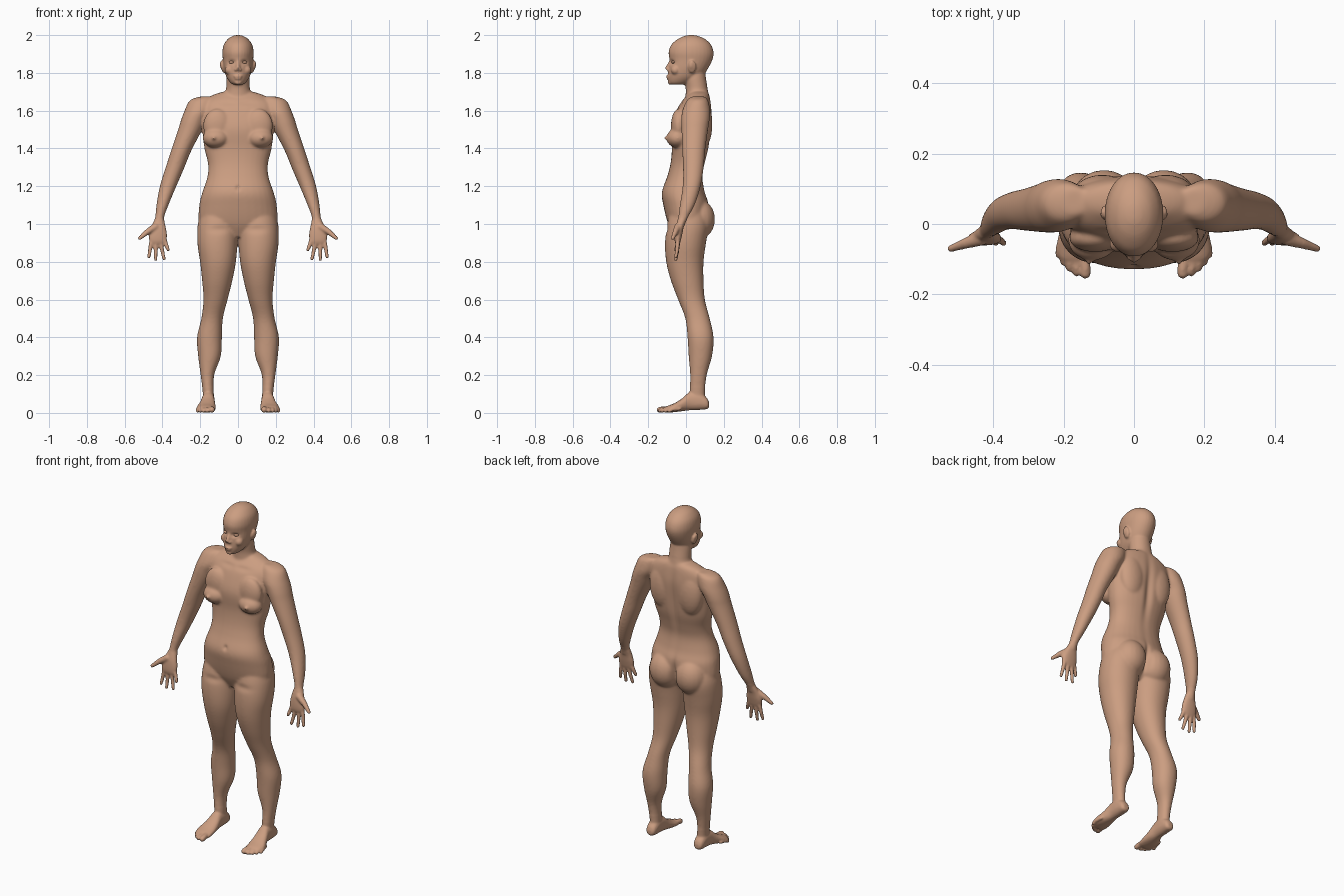
import bpy, bmesh, math
from mathutils import Vector, Matrix

skin = bpy.data.materials.new("warm_skin")
skin.diffuse_color = (0.60, 0.34, 0.22, 1)
bm = bmesh.new()


def smooth_rows(rows, steps=4):
    """Catmull-Rom resampling of profile rows."""
    out = []
    for i in range(len(rows) - 1):
        a, b, c, d = (rows[max(0, min(len(rows) - 1, i + k))] for k in (-1, 0, 1, 2))
        for s in range(steps):
            t = s / steps
            out.append([0.5 * (2 * q + (r - p) * t + (2 * p - 5 * q + 4 * r - w) * t * t
                        + (3 * q - p - 3 * r + w) * t ** 3) for p, q, r, w in zip(a, b, c, d)])
    return out + [list(rows[-1])]


def loft(rows, side=1, axis="z", power=2.2, n=32):
    """Rows: position on axis, centre x, half width, low and high limit of the third axis."""
    rings = []
    for h, cx, rx, lo, hi in smooth_rows(rows):
        ring = []
        for k in range(n):
            a = math.tau * k / n
            c, s = math.cos(a), math.sin(a)
            u = side * (cx + rx * math.copysign(abs(c) ** (2 / power), c))
            v = (lo + hi) / 2 + (hi - lo) / 2 * math.copysign(abs(s) ** (2 / power), s)
            ring.append(bm.verts.new((u, v, h) if axis == "z" else (u, h, v)))
        rings.append(ring)
    for a, b in zip(rings, rings[1:]):
        for k in range(n):
            bm.faces.new((a[k], a[(k + 1) % n], b[(k + 1) % n], b[k]))
    bm.faces.new(rings[0])
    bm.faces.new(rings[-1])


def ball(c, r, side=1, tilt=0):
    m = Matrix.Translation((side * c[0], c[1], c[2])) @ Matrix.Rotation(side * tilt, 4, "Y") @ Matrix.Diagonal((*r, 1))
    bmesh.ops.create_uvsphere(bm, u_segments=20, v_segments=14, radius=1, matrix=m)


def digit(points, r0, r1, side):
    """Rounded tapering chain for fingers and toes."""
    pts = [Vector((side * x, y, z)) for x, y, z in points]
    n = len(pts) - 1
    for i in range(n):
        for k in range(9):
            t = k / 8
            r = r0 + (r1 - r0) * (i + t) / n
            bmesh.ops.create_icosphere(bm, subdivisions=2, radius=r,
                                       matrix=Matrix.Translation(pts[i].lerp(pts[i + 1], t)))


# Torso
loft([(.93, 0, .10, -.06, .05), (1.0, 0, .20, -.095, .105), (1.1, 0, .205, -.12, .12),
      (1.17, 0, .188, -.128, .10), (1.25, 0, .162, -.1, .088), (1.32, 0, .159, -.082, .10),
      (1.4, 0, .178, -.075, .12), (1.5, 0, .19, -.08, .132), (1.58, 0, .2, -.058, .137),
      (1.64, 0, .19, -.03, .132), (1.68, 0, .14, .005, .125), (1.7, 0, .08, .02, .115)])
# Neck
loft([(1.6, 0, .08, .0, .12), (1.68, 0, .072, -.002, .122), (1.72, 0, .063, -.002, .115),
      (1.78, 0, .06, -.01, .105), (1.84, 0, .05, .0, .1)], power=2)
# Head
loft([(1.738, 0, .026, -.08, -.005), (1.75, 0, .042, -.092, .03), (1.78, 0, .062, -.096, .085),
      (1.82, 0, .074, -.093, .115), (1.87, 0, .08, -.088, .14), (1.91, 0, .083, -.092, .146),
      (1.95, 0, .075, -.077, .132), (1.98, 0, .053, -.042, .1), (1.995, 0, .028, -.008, .065),
      (2.0, 0, .008, .015, .04)], power=2.05)
# Nose and lips
digit([(0, -.085, 1.855), (0, -.1, 1.825)], .009, .011, 1)
ball((0, -.092, 1.782), (.024, .013, .006))
ball((0, -.09, 1.77), (.02, .014, .007))
ball((0, -.083, 1.75), (.02, .013, .013))

for s in (1, -1):
    # Nostril, cheek and ear
    ball((.011, -.094, 1.817), (.009, .011, .008), s)
    ball((.045, -.055, 1.815), (.025, .025, .025), s)
    ball((.082, .032, 1.832), (.009, .022, .034), s, .25)
    # Chest, buttock and back muscle
    ball((.118, -.046, 1.455), (.07, .058, .052), s)
    ball((.11, -.04, 1.52), (.075, .04, .09), s)
    ball((.128, -.104, 1.455), (.011, .014, .011), s)
    ball((.085, .068, 1.025), (.093, .086, .105), s)
    ball((.09, .09, 1.53), (.08, .05, .13), s)
    # Leg
    loft([(.05, .157, .033, .025, .108), (.1, .157, .029, .02, .1), (.2, .162, .036, .022, .11),
          (.3, .151, .06, .014, .138), (.4, .151, .066, .008, .146), (.5, .137, .057, -.004, .126),
          (.6, .119, .064, -.042, .1), (.7, .11, .08, -.08, .093), (.8, .106, .095, -.105, .093),
          (.9, .109, .106, -.111, .106), (1.0, .107, .106, -.1, .12), (1.08, .1, .09, -.08, .1)],
         s, power=2.1)
    # Foot and toes
    loft([(.122, .157, .014, .03, .055), (.11, .157, .028, .02, .08), (.07, .157, .033, .016, .11),
          (.02, .158, .034, .014, .11), (-.02, .162, .042, .009, .077), (-.06, .168, .05, .004, .052),
          (-.095, .166, .047, .002, .038), (-.11, .16, .036, .004, .03)], s, "y")
    for x, y, r in ((.138, -.14, .016), (.163, -.138, .0115), (.183, -.126, .011),
                    (.2, -.109, .0105), (.214, -.088, .01)):
        digit([(x * .8 + .034, y + .055, .022), (x, y + .014, .019), (x, y, r)], r, r, s)
    # Arm
    loft([(1.675, .165, .035, .03, .1), (1.655, .19, .065, .005, .117), (1.6, .21, .073, -.02, .128),
          (1.55, .235, .067, -.025, .125), (1.5, .253, .064, -.024, .117), (1.39, .3, .054, -.02, .102),
          (1.3, .333, .05, -.016, .094), (1.2, .37, .044, -.018, .078), (1.1, .4, .032, -.033, .046),
          (1.03, .416, .023, -.042, .008), (.99, .42, .025, -.048, -.008)], s, power=2)
    # Palm
    loft([(1.03, .416, .023, -.042, .004), (.985, .421, .038, -.055, -.012), (.945, .424, .048, -.06, -.02),
          (.91, .424, .046, -.06, -.028), (.893, .423, .038, -.055, -.034)], s)
    # Fingers and thumb
    for base, tip in (((.458, .91), (.472, .826)), ((.435, .905), (.436, .812)),
                      ((.411, .905), (.392, .816)), ((.39, .92), (.37, .864))):
        mid = [(a + b) / 2 for a, b in zip(base, tip)]
        digit([(base[0], -.043, base[1]), (mid[0], -.046, mid[1]), (tip[0], -.054, tip[1])], .0125, .0095, s)
    digit([(.437, -.042, .985), (.478, -.055, .96), (.52, -.07, .925)], .021, .0105, s)

bmesh.ops.recalc_face_normals(bm, faces=bm.faces)
mesh = bpy.data.meshes.new("body")
bm.to_mesh(mesh)
bm.free()
body = bpy.data.objects.new("body", mesh)
bpy.context.collection.objects.link(body)
bpy.context.view_layer.objects.active = body
body.select_set(True)

# Fuse the parts into one skin
fuse = body.modifiers.new("fuse", "REMESH")
fuse.mode, fuse.voxel_size = "VOXEL", .0055
bpy.ops.object.modifier_apply(modifier="fuse")
# Soften the joins, but leave face, hands and feet crisp
soft = body.vertex_groups.new(name="soft")
soft.add([v.index for v in body.data.vertices
          if .14 < v.co.z < 1.73 and not (abs(v.co.x) > .33 and v.co.z < 1.04)], 1, "REPLACE")
for group, rounds in (("soft", 18), ("", 3)):
    mod = body.modifiers.new("soften", "SMOOTH")
    mod.factor, mod.iterations, mod.vertex_group = .5, rounds, group
    bpy.ops.object.modifier_apply(modifier="soften")

# Sculpted dents: centre, radii, push
dents = [((.034, -.085, 1.857), (.019, .04, .011), (0, .013, 0)),   # eye socket
         ((0, -.12, 1.19), (.012, .04, .014), (0, .008, 0)),        # navel
         ((0, .14, 1.42), (.022, .05, .2), (0, -.014, 0)),          # spine
         ((0, .15, 1.0), (.014, .06, .09), (0, -.03, 0)),           # cleft
         ((.1, -.1, .97), (.05, .05, .02), (0, .006, 0)),           # groin fold
         ((.05, -.02, 1.64), (.05, .05, .014), (0, .005, 0)),       # collar hollow
         ((.097, .025, 1.83), (.008, .009, .016), (-.006, 0, 0))]   # ear hollow
for v in body.data.vertices:
    p = v.co.copy()
    for c, r, push in dents:
        q = ((abs(p.x) - c[0]) / r[0], (p.y - c[1]) / r[1], (p.z - c[2]) / r[2])
        d = q[0] ** 2 + q[1] ** 2 + q[2] ** 2
        if d < 6:
            w = math.exp(-d)
            v.co += Vector((math.copysign(push[0], p.x), push[1], push[2])) * w
body.data.materials.clear()
body.data.materials.append(skin)
bpy.ops.object.shade_smooth()

# Eyes
for name, s in (("left_eye", 1), ("right_eye", -1)):
    bpy.ops.mesh.primitive_uv_sphere_add(segments=20, ring_count=12, radius=1, location=(s * .034, -.066, 1.856))
    eye = bpy.context.object
    eye.name, eye.scale = name, (.014, .012, .0075)
    eye.data.materials.append(skin)
    bpy.ops.object.shade_smooth()
